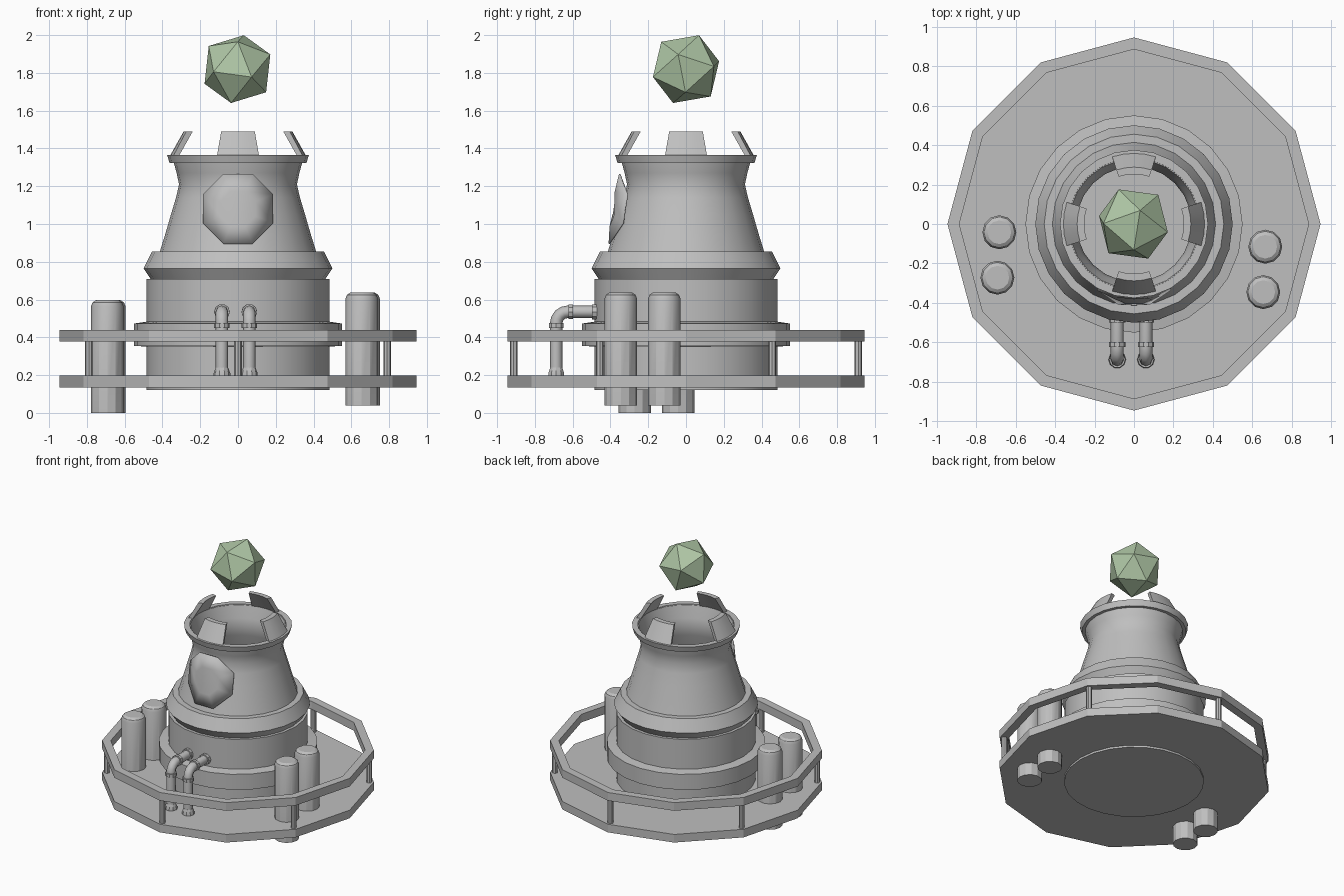
import bpy, bmesh
from math import sin, cos, pi, radians
from mathutils import Vector, Matrix

if "Cube" in bpy.data.objects:
    bpy.data.objects.remove(bpy.data.objects["Cube"])


def material(name, rgb):
    m = bpy.data.materials.new(name)
    m.use_nodes = True
    m.diffuse_color = (*rgb, 1)
    m.node_tree.nodes["Principled BSDF"].inputs["Base Color"].default_value = (*rgb, 1)
    return m


stone = material("stone_grey", (0.52, 0.52, 0.52))
crystal_green = material("crystal_green", (0.43, 0.57, 0.38))


def smooth(ob):
    bpy.ops.object.select_all(action="DESELECT")
    ob.select_set(True)
    bpy.context.view_layer.objects.active = ob
    bpy.ops.object.shade_smooth_by_angle(angle=radians(29))


def add(name, bm, mat=stone, soft=False):
    bmesh.ops.remove_doubles(bm, verts=bm.verts, dist=1e-5)
    bmesh.ops.recalc_face_normals(bm, faces=bm.faces)
    me = bpy.data.meshes.new(name)
    bm.to_mesh(me)
    bm.free()
    me.materials.append(mat)
    ob = bpy.data.objects.new(name, me)
    bpy.context.collection.objects.link(ob)
    if soft:
        smooth(ob)
    return ob


def lathe(name, profile, sides, soft=True, loc=(0, 0, 0), tilt=0, closed=False):
    """Spin a (radius, height) profile about z; closed joins its two ends."""
    bm = bmesh.new()
    vs = [bm.verts.new((r, 0, z)) for r, z in profile]
    pairs = list(zip(vs, vs[1:])) + ([(vs[-1], vs[0])] if closed else [])
    edges = [bm.edges.new(p) for p in pairs]
    bmesh.ops.spin(bm, geom=vs + edges, cent=(0, 0, 0), axis=(0, 0, 1),
                   angle=2 * pi, steps=sides, use_merge=True)
    bmesh.ops.remove_doubles(bm, verts=bm.verts, dist=1e-5)
    bm.transform(Matrix.Translation(loc) @ Matrix.Rotation(tilt, 4, "X"))
    return add(name, bm, soft=soft)


def rod(name, r, z0, z1, sides, **kw):
    return lathe(name, [(0, z0), (r, z0), (r, z1), (0, z1)], sides, **kw)


# Twelve-sided deck, railing and posts
R = 0.945
rod("deck", R, 0.135, 0.197, 12, soft=False)
lathe("railing", [(R, 0.378), (R, 0.44), (0.885, 0.44), (0.885, 0.378)], 12,
      soft=False, closed=True)
for k in range(6):
    a = radians(30 + 60 * k)
    rod(f"railing_post_{k + 1}", 0.02, 0.19, 0.385, 8, loc=(0.912 * cos(a), 0.912 * sin(a), 0))

# Tower drum and flange
rod("tower_base", 0.485, 0.12, 0.71, 24)
lathe("flange", [(0.47, 0.35), (0.55, 0.355), (0.55, 0.473), (0.47, 0.485)], 24, closed=True)
lathe("collar", [(0, 0.70), (0.46, 0.705), (0.5, 0.765), (0.455, 0.855), (0, 0.855)], 24)

# Flared chimney with a hollow inside
lathe("chimney", [(0.415, 0.85), (0.387, 0.94), (0.355, 1.05), (0.328, 1.14),
                  (0.312, 1.21), (0.325, 1.27), (0.34, 1.325), (0.345, 1.36),
                  (0.33, 1.36), (0.305, 1.27), (0.292, 1.21), (0.308, 1.14),
                  (0.335, 1.05), (0.37, 0.94), (0.39, 0.86), (0, 0.86)], 24)
lathe("rim", [(0.33, 1.322), (0.362, 1.322), (0.375, 1.365), (0.335, 1.365)], 24, closed=True)

# Curved claws leaning inward over the rim
for k in range(4):
    bm = bmesh.new()
    ring = [bm.verts.new(p) for p in
            [(0.335, 0, 1.35), (0.366, 0, 1.35), (0.288, 0, 1.49), (0.252, 0, 1.49)]]
    face = bm.faces.new(ring)
    bm.transform(Matrix.Rotation(k * pi / 2 - radians(18), 4, "Z"))
    start = bmesh.ops.duplicate(bm, geom=[face])
    bmesh.ops.spin(bm, geom=[face], cent=(0, 0, 0), axis=(0, 0, 1),
                   angle=radians(36), steps=4)
    add(f"claw_{k + 1}", bm, soft=True)

# Eight-sided plate wrapped over the front of the chimney
bm = bmesh.new()


def plate_point(r, a):
    x, z = r * cos(a), r * sin(a)
    return bm.verts.new((x, -0.39 + 0.15 * z + 2 * x * x, 1.08 + z))


angles = [pi / 8 + k * pi / 4 for k in range(8)]
loops = [[plate_point(r, a) for a in angles] for r in (0.2, 0.1)]
for k in range(8):
    j = (k + 1) % 8
    bm.faces.new((loops[0][k], loops[0][j], loops[1][j], loops[1][k]))
bm.faces.new(loops[1])
plate = add("front_plate", bm, soft=True)
thick = plate.modifiers.new("thickness", "SOLIDIFY")
thick.thickness = 0.008
thick.offset = 0

# Storage tanks passing through the deck
for k, (x, y, z) in enumerate([(0.665, -0.115, 0.04), (0.655, -0.345, 0.04),
                               (-0.682, -0.042, 0), (-0.692, -0.272, 0)]):
    lathe(f"tank_{k + 1}", [(0, 0), (0.086, 0), (0.086, 0.565), (0.078, 0.585),
                            (0.06, 0.597), (0, 0.597)], 12, loc=(x, y, z))

# Bent pipes running from the deck into the drum
for side, x in (("right", -0.085), ("left", 0.06)):
    bend = [(x, -0.627 - 0.06 * cos(a), 0.475 + 0.06 * sin(a))
            for a in [k * pi / 8 for k in range(5)]]
    path = [(x, -0.687, 0.19)] + bend + [(x, -0.46, 0.535)]
    cu = bpy.data.curves.new(f"{side}_pipe", "CURVE")
    cu.dimensions = "3D"
    cu.bevel_depth = 0.033
    cu.bevel_resolution = 2
    cu.use_fill_caps = True
    sp = cu.splines.new("POLY")
    sp.points.add(len(path) - 1)
    for p, co in zip(sp.points, path):
        p.co = (*co, 1)
    cu.materials.append(stone)
    bpy.context.collection.objects.link(bpy.data.objects.new(f"{side}_pipe", cu))
    lathe(f"{side}_pipe_foot", [(0, 0.19), (0.044, 0.19), (0.044, 0.21), (0.033, 0.24), (0, 0.24)],
          10, loc=(x, -0.687, 0))
    rod(f"{side}_pipe_lower_joint", 0.041, 0.45, 0.475, 10, loc=(x, -0.687, 0))
    rod(f"{side}_pipe_upper_joint", 0.041, -0.012, 0.012, 10, loc=(x, -0.61, 0.535), tilt=pi / 2)
    rod(f"{side}_pipe_wall_joint", 0.042, -0.015, 0.015, 10, loc=(x, -0.483, 0.535), tilt=pi / 2)

# Floating twenty-sided crystal
bm = bmesh.new()
axis = Vector((0.034, 0.069, 0.18)).normalized()
near = Vector((0.172, -0.037, 0.085))
near = (near - axis * near.dot(axis)).normalized()
corners = [axis] + [axis * 0.4472 + Matrix.Rotation(k * 2 * pi / 5, 3, axis) @ near * 0.8944
                    for k in range(5)]
for c in corners:
    for s in (1, -1):
        bm.verts.new(Vector((-0.003, 0, 1.82)) + c * s * 0.195)
bmesh.ops.convex_hull(bm, input=bm.verts)
add("crystal", bm, crystal_green)
